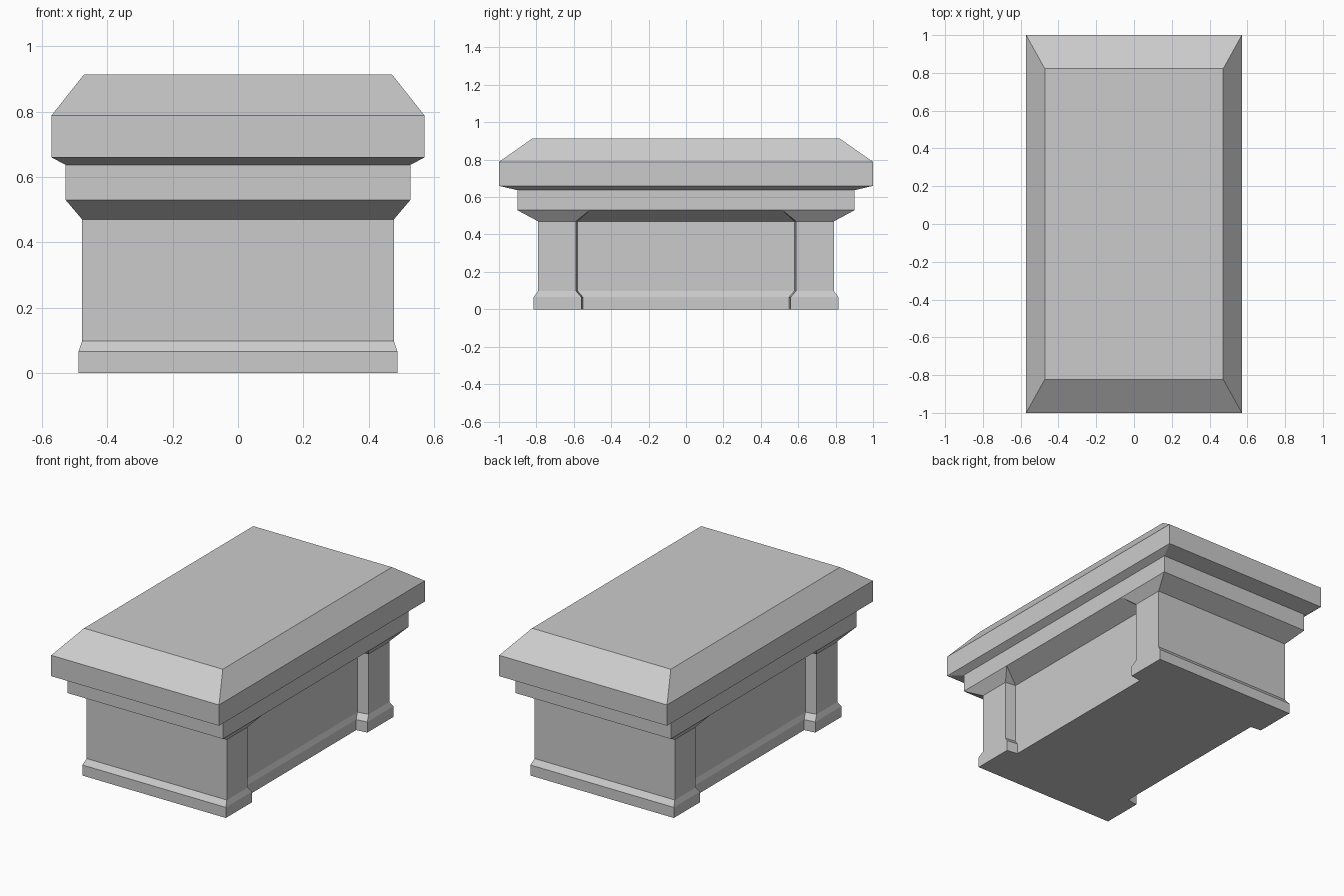
import bpy, bmesh

if "Cube" in bpy.data.objects:
    bpy.data.objects.remove(bpy.data.objects["Cube"])


def rect(hx, hy):
    """Rectangle outline, counter-clockwise."""
    return [(hx, -hy), (hx, hy), (-hx, hy), (-hx, -hy)]


def notched(hx, hy, y_out, x_in, y_in):
    """Rectangle outline with a recess in each long side."""
    half = [(hx, -hy), (hx, -y_out), (x_in, -y_in),
            (x_in, y_in), (hx, y_out), (hx, hy)]
    return half + [(-x, -y) for x, y in half]


def loft(name, rings, cap_bottom=False, cap_top=False):
    """Skin a stack of (z, outline) rings."""
    bm = bmesh.new()
    loops = [[bm.verts.new((x, y, z)) for x, y in pts] for z, pts in rings]
    for low, high in zip(loops, loops[1:]):
        n = len(low)
        for i in range(n):
            j = (i + 1) % n
            bm.faces.new((low[i], low[j], high[j], high[i]))
    if cap_bottom:
        bm.faces.new(loops[0][::-1])
    if cap_top:
        bm.faces.new(loops[-1])
    bmesh.ops.remove_doubles(bm, verts=bm.verts, dist=0.0005)
    mesh = bpy.data.meshes.new(name)
    bm.to_mesh(mesh)
    bm.free()
    obj = bpy.data.objects.new(name, mesh)
    bpy.context.collection.objects.link(obj)
    return obj


# Chest body: plinth, recessed walls, flare where the recess closes
loft("chest_body", [
    (0.0, notched(0.488, 0.815, 0.56, 0.418, 0.551)),
    (0.065, notched(0.488, 0.815, 0.56, 0.418, 0.551)),
    (0.098, notched(0.477, 0.79, 0.588, 0.408, 0.579)),
    (0.47, notched(0.477, 0.79, 0.588, 0.408, 0.579)),
    (0.53, notched(0.528, 0.902, 0.515, 0.528, 0.515)),
], cap_bottom=True)

# Lid: neck band, overhanging slab and sloped top
loft("lid", [
    (0.53, rect(0.528, 0.902)),
    (0.637, rect(0.528, 0.902)),
    (0.66, rect(0.571, 1.0)),
    (0.788, rect(0.571, 1.0)),
    (0.913, rect(0.472, 0.822)),
], cap_top=True)
